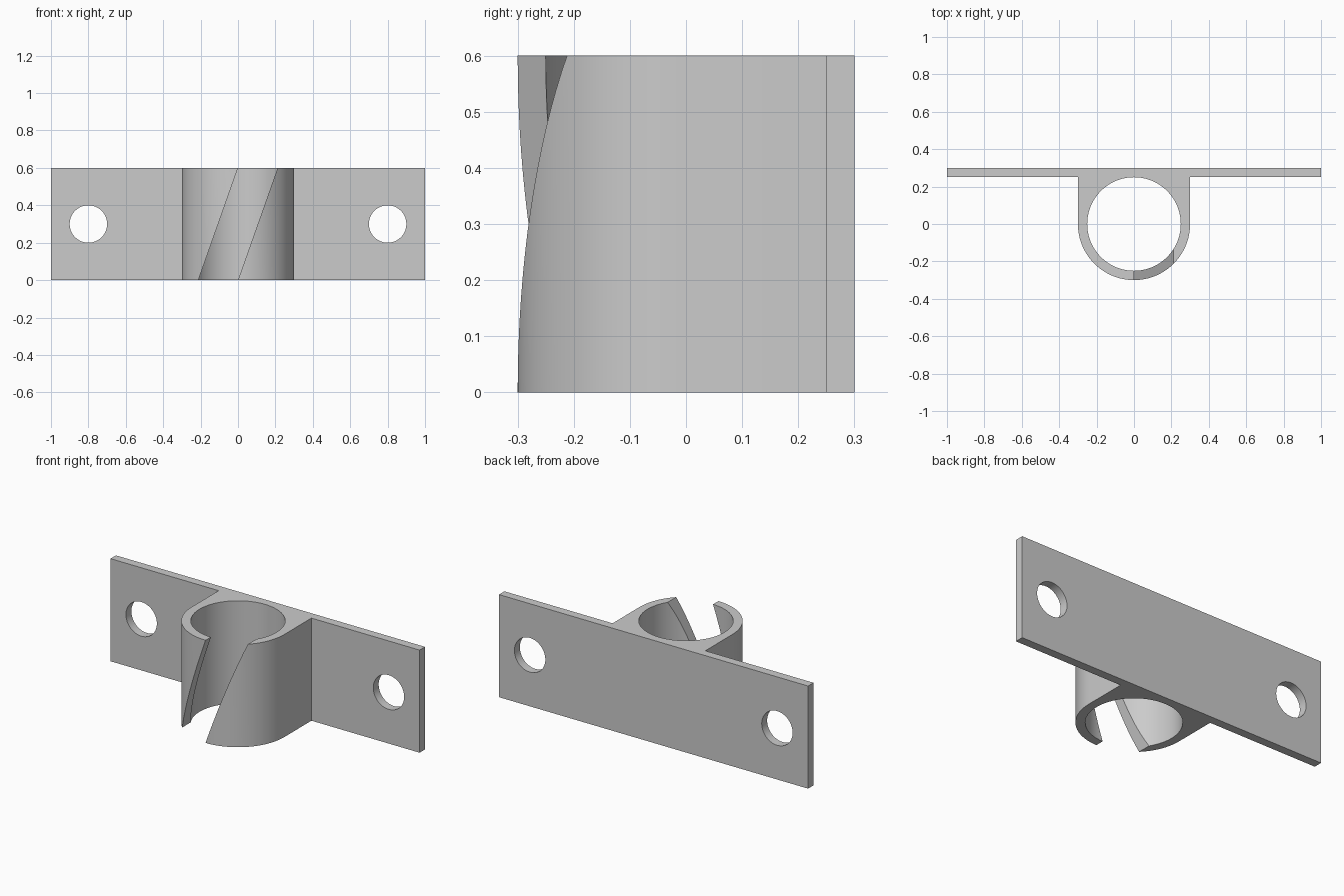
import bpy
import bmesh
from math import pi, sin, cos, radians
from mathutils import Matrix

if "Cube" in bpy.data.objects:
    bpy.data.objects.remove(bpy.data.objects["Cube"], do_unlink=True)

HEIGHT, OUTER, BORE, WALL = 0.6, 0.3, 0.25, 0.05
SLOT = OUTER * sin(pi / 4)
STEPS = 64

grey = bpy.data.materials.new("plain_grey")
grey.use_nodes = True
colour = (0.6, 0.6, 0.6, 1)
grey.diffuse_color = colour
grey.node_tree.nodes["Principled BSDF"].inputs["Base Color"].default_value = colour


def prism(name, points, along):
    """Extrude a closed 3D outline along a vector."""
    bm = bmesh.new()
    face = bm.faces.new([bm.verts.new(p) for p in points])
    new = bmesh.ops.extrude_face_region(bm, geom=[face])["geom"]
    moved = [g for g in new if isinstance(g, bmesh.types.BMVert)]
    bmesh.ops.translate(bm, verts=moved, vec=along)
    bmesh.ops.recalc_face_normals(bm, faces=bm.faces)
    return add_object(name, bm)


def cylinder(name, radius, depth, matrix):
    bm = bmesh.new()
    bmesh.ops.create_cone(bm, cap_ends=True, segments=2 * STEPS, radius1=radius,
                          radius2=radius, depth=depth, matrix=matrix)
    return add_object(name, bm)


def add_object(name, bm):
    mesh = bpy.data.meshes.new(name)
    bm.to_mesh(mesh)
    bm.free()
    mesh.materials.append(grey)
    ob = bpy.data.objects.new(name, mesh)
    bpy.context.collection.objects.link(ob)
    return ob


# Mounting plate and rounded socket as one extruded outline
arc = [(OUTER * cos(a), OUTER * sin(a), 0)
       for a in (pi + pi * i / STEPS for i in range(STEPS + 1))]
inner = OUTER - WALL
outline = arc + [(OUTER, inner, 0), (1, inner, 0), (1, OUTER, 0),
                 (-1, OUTER, 0), (-1, inner, 0), (-OUTER, inner, 0)]
bracket = prism("clip_bracket", outline, (0, 0, HEIGHT))

# Cutters: tube bore, two screw holes and the slanted front slot
cutters = [cylinder("bore_cutter", BORE, 2, Matrix.Translation((0, 0, HEIGHT / 2)))]
for side, x in (("left", 0.8), ("right", -0.8)):
    place = Matrix.Translation((x, OUTER, HEIGHT / 2)) @ Matrix.Rotation(pi / 2, 4, "X")
    cutters.append(cylinder(side + "_screw_hole_cutter", 0.1, 0.4, place))
over = 0.1
lean = SLOT * over / HEIGHT
slot = [(-SLOT - lean, -0.5, -over), (-lean, -0.5, -over),
        (SLOT + lean, -0.5, HEIGHT + over), (lean, -0.5, HEIGHT + over)]
cutters.append(prism("slot_cutter", slot, (0, 0.5, 0)))

# Apply the cuts and tidy away the cutters
bpy.ops.object.select_all(action="DESELECT")
bpy.context.view_layer.objects.active = bracket
bracket.select_set(True)
for cutter in cutters:
    cutter.hide_render = True
    cut = bracket.modifiers.new(cutter.name, "BOOLEAN")
    cut.operation = "DIFFERENCE"
    cut.solver = "EXACT"
    cut.object = cutter
    bpy.ops.object.modifier_apply(modifier=cut.name)
    bpy.data.objects.remove(cutter, do_unlink=True)

bpy.ops.object.shade_smooth_by_angle(angle=radians(30))
